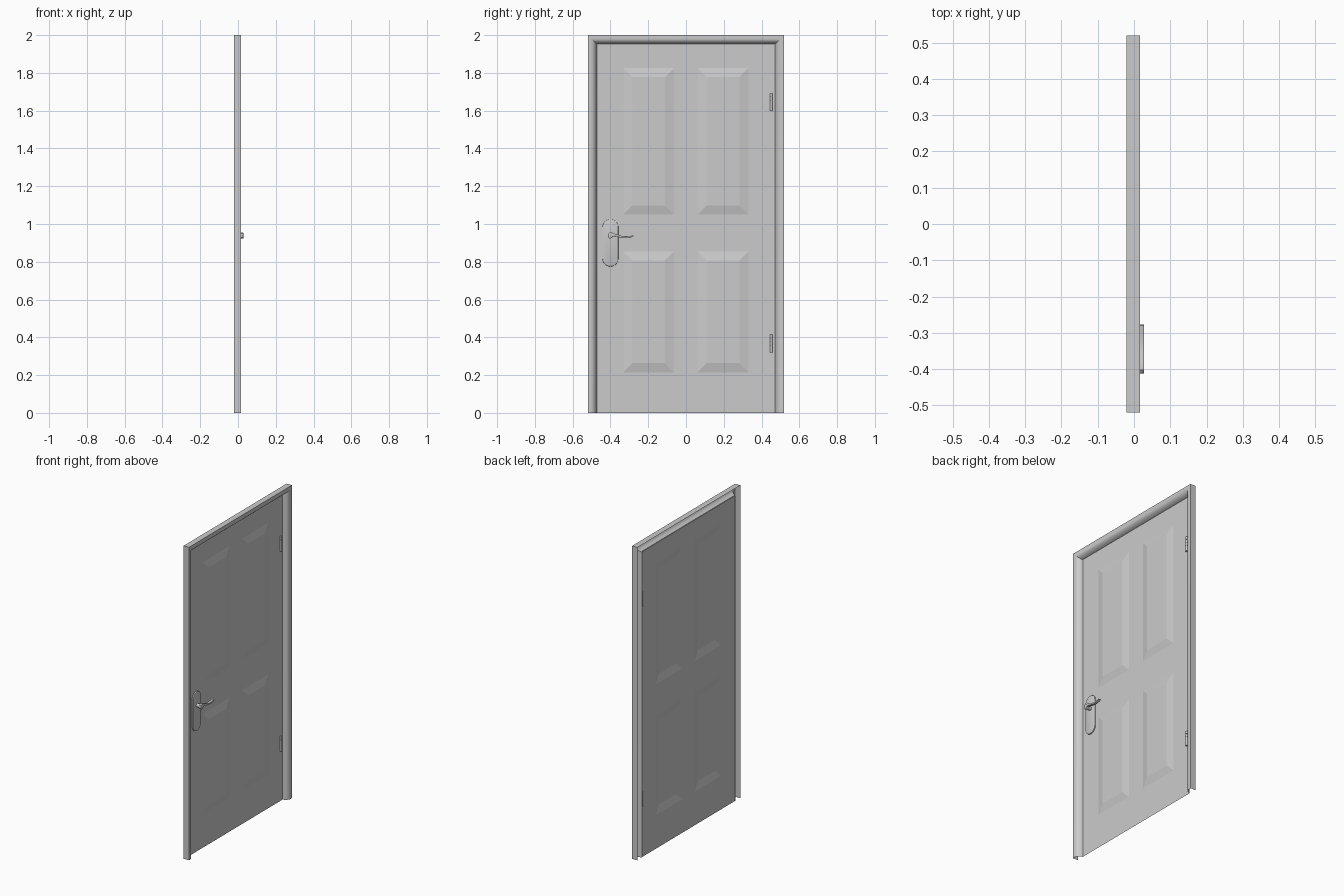
import bpy, bmesh, math
from mathutils import Matrix

if "Cube" in bpy.data.objects:
    bpy.data.objects.remove(bpy.data.objects["Cube"])

FACE = -0.016  # x of the door leaf surface


def finish(bm, name, angle=None):
    mesh = bpy.data.meshes.new(name)
    bm.to_mesh(mesh)
    bm.free()
    ob = bpy.data.objects.new(name, mesh)
    bpy.context.collection.objects.link(ob)
    if angle:
        bpy.ops.object.select_all(action='DESELECT')
        ob.select_set(True)
        bpy.context.view_layer.objects.active = ob
        bpy.ops.object.shade_smooth_by_angle(angle=math.radians(angle))
    return ob


def plate(name, outline, x0, x1, bevel, segments=2):
    """Extrude a (y, z) outline along x and round its rims."""
    bm = bmesh.new()
    face = bm.faces.new([bm.verts.new((x0, y, z)) for y, z in outline])
    ext = bmesh.ops.extrude_face_region(bm, geom=[face])['geom']
    front = [v for v in ext if isinstance(v, bmesh.types.BMVert)]
    bmesh.ops.translate(bm, verts=front, vec=(x1 - x0, 0, 0))
    bmesh.ops.recalc_face_normals(bm, faces=bm.faces[:])
    rim = [e for e in bm.edges if all(v in front for v in e.verts)]
    bmesh.ops.bevel(bm, geom=rim, offset=bevel, segments=segments,
                    profile=0.5, affect='EDGES')
    return finish(bm, name, 35)


def cylinder(name, r, depth, matrix, seg=16):
    bm = bmesh.new()
    bmesh.ops.create_cone(bm, cap_ends=True, segments=seg, radius1=r, radius2=r,
                          depth=depth, matrix=matrix)
    return finish(bm, name, 40)


# Door leaf: one sheet with four sunken, raised-field panels
ys = [-0.472, -0.332, -0.064, 0.062, 0.33, 0.472]
zs = [0.0, 0.215, 0.855, 1.05, 1.825, 1.955]
bm = bmesh.new()
grid = [[bm.verts.new((FACE, y, z)) for z in zs] for y in ys]
panels = []
for i in range(5):
    for j in range(5):
        f = bm.faces.new((grid[i][j], grid[i + 1][j],
                          grid[i + 1][j + 1], grid[i][j + 1]))
        if i in (1, 3) and j in (1, 3):
            panels.append(f)
for thick, depth in ((0.001, -0.0135), (0.048, 0.010)):
    bmesh.ops.inset_individual(bm, faces=panels, thickness=thick, depth=depth,
                               use_even_offset=True)
finish(bm, "door_leaf")

# Frame: hollow moulding, mitred round the sides and top (inward offset, x)
profile = [(0, -0.02), (0, 0.017), (0.012, 0.017), (0.022, 0.0155), (0.031, 0.011),
           (0.038, 0.004), (0.043, -0.004), (0.046, -0.011), (0.048, -0.018)]
bm = bmesh.new()
rows = []
for side, top in ((-1, 0), (-1, 1), (1, 1), (1, 0)):
    rows.append([bm.verts.new((x, side * (0.52 - d), 2 - d if top else 0))
                 for d, x in profile])
for a, b in zip(rows, rows[1:]):
    for j in range(len(profile) - 1):
        bm.faces.new((a[j], a[j + 1], b[j + 1], b[j]))
finish(bm, "door_frame", 30)

# Hinges: stacked knuckles
for label, zc in (("upper", 1.645), ("lower", 0.367)):
    for k in range(5):
        cylinder(f"{label}_hinge_knuckle_{k + 1}", 0.007, 0.0175,
                 Matrix.Translation((-0.012, 0.451, zc + (k - 2) * 0.019)))
    cylinder(f"{label}_hinge_pin", 0.005, 0.092, Matrix.Translation((-0.012, 0.451, zc)))

# Handle backplate: tall oval with straight sides
HY, HZ, R = -0.4, 0.9, 0.042
outline = []
for end, start in ((1, 0), (-1, math.pi)):
    for k in range(13):
        t = start + math.pi * k / 12
        outline.append((HY + R * math.cos(t), HZ + end * 0.083 + R * math.sin(t)))
plate("handle_backplate", outline, FACE, -0.009, 0.003)

# Handle stem
cylinder("handle_stem", 0.012, 0.03,
         Matrix.Translation((0.004, HY + 0.002, 0.938)) @ Matrix.Rotation(math.pi / 2, 4, 'Y'))

# Handle lever: S-curved outline, thick at the pivot
lever = [(-0.413, 0.938), (-0.411, 0.949), (-0.403, 0.955), (-0.391, 0.954),
         (-0.374, 0.948), (-0.352, 0.940), (-0.328, 0.935), (-0.303, 0.936),
         (-0.280, 0.939), (-0.277, 0.935), (-0.290, 0.929), (-0.310, 0.925),
         (-0.332, 0.925), (-0.355, 0.930), (-0.372, 0.935), (-0.386, 0.934),
         (-0.395, 0.925), (-0.404, 0.922), (-0.411, 0.928)]
plate("handle_lever", lever, 0.013, 0.028, 0.002)
